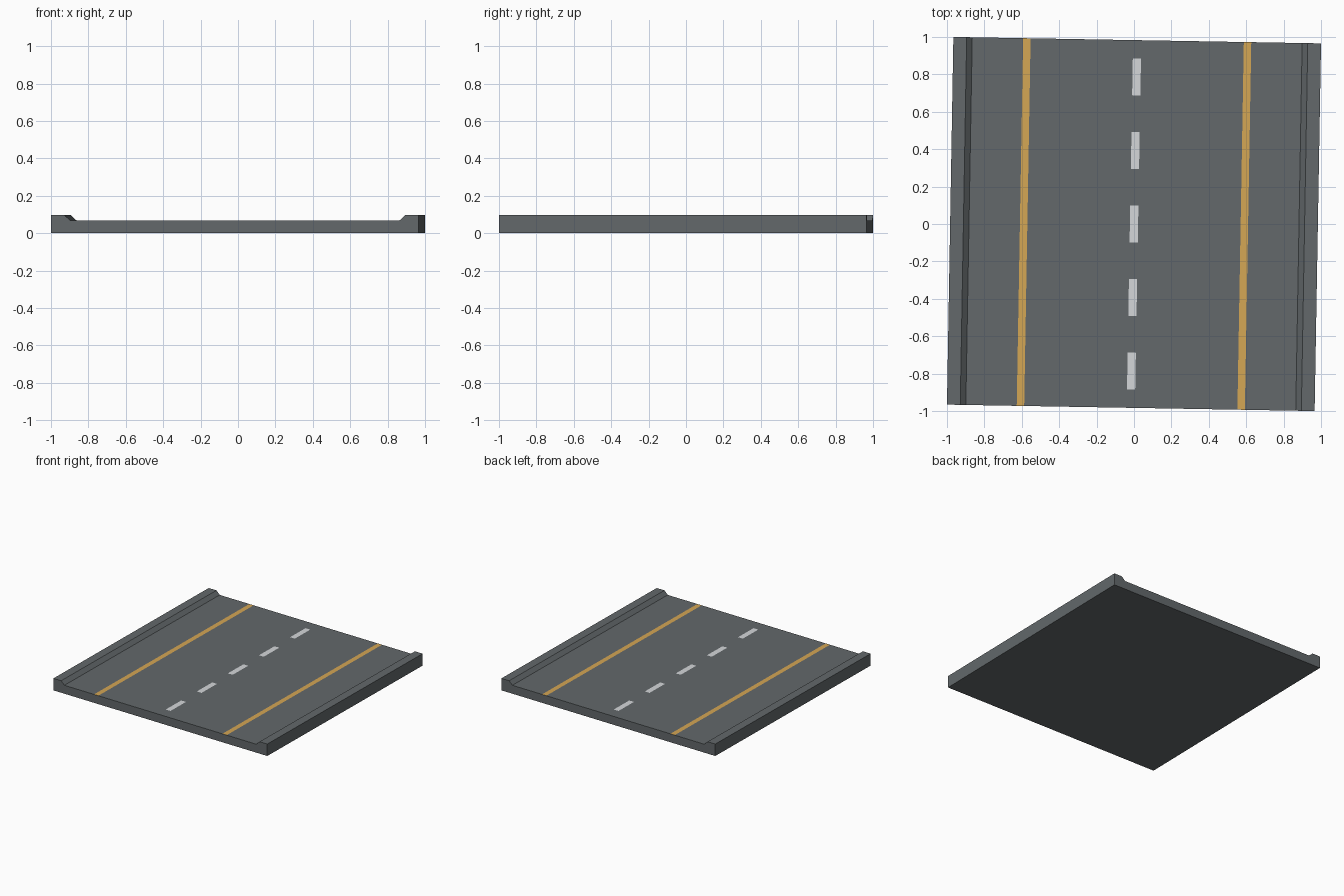
import bpy, bmesh, math
from mathutils import Vector, Matrix

if "Cube" in bpy.data.objects:
    bpy.data.objects.remove(bpy.data.objects["Cube"])

H = 0.983            # half side of the square tile
ROAD, CURB = 0.069, 0.098
DASH = H / 5         # dash length, equal to gap length


def material(name, rgb):
    m = bpy.data.materials.new(name)
    m.diffuse_color = (*rgb, 1)
    m.use_nodes = True
    m.node_tree.nodes["Principled BSDF"].inputs["Base Color"].default_value = m.diffuse_color
    return m


asphalt = material("asphalt grey", (0.125, 0.14, 0.147))
yellow = material("line yellow", (0.66, 0.385, 0.09))
white = material("line white", (0.66, 0.68, 0.70))

# Cross-section: half of the top outline, mirrored; includes stripe borders
half = [(0.022, ROAD), (0.57, ROAD), (0.61, ROAD), (0.882, ROAD),
        (0.912, CURB), (H, CURB), (H, 0)]
profile = [(-x, z) for x, z in reversed(half)] + half

bm = bmesh.new()
front = bm.faces.new([bm.verts.new((x, -H, z)) for x, z in profile])
ext = bmesh.ops.extrude_face_region(bm, geom=[front], use_keep_orig=True)
bmesh.ops.translate(bm, vec=(0, 2 * H, 0),
                    verts=[g for g in ext["geom"] if isinstance(g, bmesh.types.BMVert)])
bmesh.ops.recalc_face_normals(bm, faces=bm.faces)


def centre_faces():
    return [f for f in bm.faces if f.normal.z > 0.9
            and abs(f.calc_center_median().x) < 0.02]


# Cut the centre strip into dashes and gaps
for i in range(10):
    y = -H + DASH * (i + 0.5)
    faces = centre_faces()
    edges = {e for f in faces for e in f.edges}
    verts = {v for f in faces for v in f.verts}
    bmesh.ops.bisect_plane(bm, geom=list(verts) + list(edges) + faces,
                           plane_co=Vector((0, y, 0)), plane_no=Vector((0, 1, 0)))

# Colour the painted faces by position
for f in bm.faces:
    c = f.calc_center_median()
    if f.normal.z > 0.9:
        if 0.57 < abs(c.x) < 0.61:
            f.material_index = 1
        elif abs(c.x) < 0.02 and round((c.y + H) / DASH) % 2 == 1 \
                and abs(c.y) < H - DASH / 2:
            f.material_index = 2

# The whole tile is turned slightly clockwise
bmesh.ops.rotate(bm, verts=bm.verts, matrix=Matrix.Rotation(math.radians(-1), 3, 'Z'))
me = bpy.data.meshes.new("road_tile")
bm.to_mesh(me)
bm.free()
for m in (asphalt, yellow, white):
    me.materials.append(m)
bpy.context.collection.objects.link(bpy.data.objects.new("road_tile", me))
